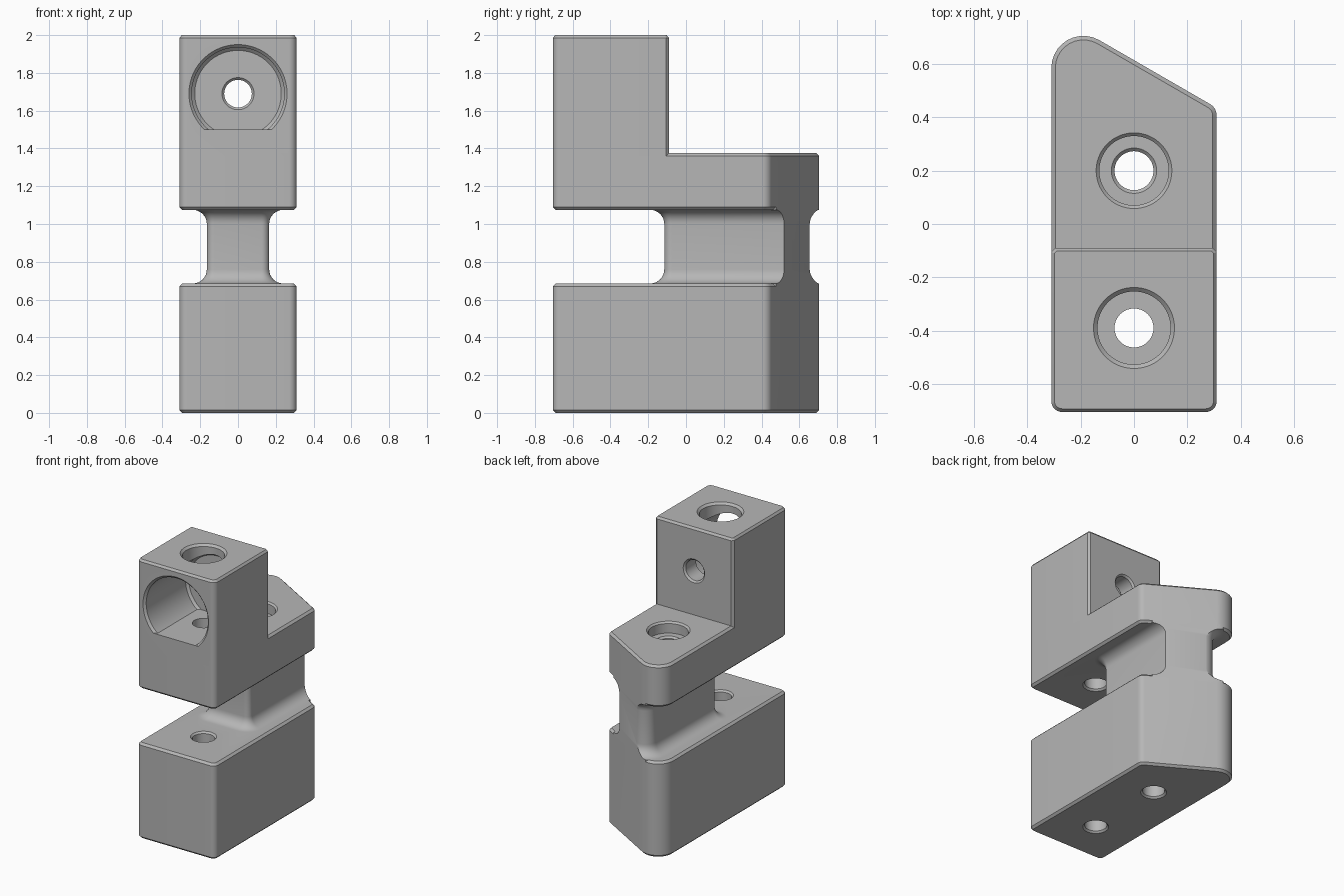
import bpy, bmesh, math
from mathutils import Vector, Matrix

cube = bpy.data.objects.get("Cube")
if cube:
    bpy.data.objects.remove(cube)

metal = bpy.data.materials.new("plain grey")
metal.use_nodes = True
grey = (0.47, 0.47, 0.47, 1)
metal.diffuse_color = grey
metal.node_tree.nodes["Principled BSDF"].inputs["Base Color"].default_value = grey


def offset(corners, d):
    """Move every side of a counter-clockwise outline outward by d."""
    out = []
    for i, (x, y, r) in enumerate(corners):
        p = Vector((x, y))
        e1 = (p - Vector(corners[i - 1][:2])).normalized()
        e2 = (Vector(corners[(i + 1) % len(corners)][:2]) - p).normalized()
        n1, n2 = Vector((e1.y, -e1.x)), Vector((e2.y, -e2.x))
        q = p + (n1 + n2) * d / (1 + n1.dot(n2))
        out.append((q.x, q.y, r + d if r else 0))
    return out


def rounded(corners, steps=10):
    """Points of an outline with its corners filleted."""
    pts = []
    for i, (x, y, r) in enumerate(corners):
        p = Vector((x, y))
        if not r:
            pts.append(p)
            continue
        a = (Vector(corners[i - 1][:2]) - p).normalized()
        b = (Vector(corners[(i + 1) % len(corners)][:2]) - p).normalized()
        half = a.angle(b) / 2
        centre = p + (a + b).normalized() * r / math.sin(half)
        start = p + a * r / math.tan(half) - centre
        sweep = math.pi - 2 * half
        for k in range(steps + 1):
            pts.append(centre + Matrix.Rotation(sweep * k / steps, 2) @ start)
    return pts


def loft(name, rings):
    """Solid through a stack of (height, points) rings."""
    bm = bmesh.new()
    rows = [[bm.verts.new((p.x, p.y, z)) for p in pts] for z, pts in rings]
    n = len(rows[0])
    for lo, hi in zip(rows, rows[1:]):
        for i in range(n):
            j = (i + 1) % n
            bm.faces.new((lo[i], lo[j], hi[j], hi[i]))
    bm.faces.new(rows[0][::-1])
    bm.faces.new(rows[-1])
    bmesh.ops.recalc_face_normals(bm, faces=bm.faces)
    mesh = bpy.data.meshes.new(name)
    bm.to_mesh(mesh)
    bm.free()
    mesh.materials.append(metal)
    obj = bpy.data.objects.new(name, mesh)
    bpy.context.collection.objects.link(obj)
    return obj


def prism(name, corners, levels):
    return loft(name, [(z, rounded(offset(corners, d))) for z, d in levels])


def drill(name, levels, n=64):
    """Round cutter from (height, radius) pairs."""
    turn = [2 * math.pi * (k + 0.5) / n for k in range(n)]
    return loft(name, [(z, [Vector((r * math.cos(t), r * math.sin(t))) for t in turn])
                       for z, r in levels])


def combine(target, other, operation):
    mod = target.modifiers.new("combine", 'BOOLEAN')
    mod.operation, mod.solver, mod.object = operation, 'EXACT', other
    bpy.context.view_layer.update()
    dg = bpy.context.evaluated_depsgraph_get()
    mesh = bpy.data.meshes.new_from_object(target.evaluated_get(dg))
    target.modifiers.clear()
    target.data = mesh
    bpy.data.objects.remove(other)


def slant(x):
    return 0.45 - math.tan(math.radians(30)) * (x - 0.285)


W, F, C = 0.31, -0.705, 0.015
BACK = -0.09
outline = [(-W, F, 0.04), (W, F, 0.04), (W, slant(W), 0.05), (-W, slant(-W), 0.12)]
LOW, HIGH, DECK, TOP = 0.685, 1.075, 1.375, 2.0

# lower block and upper slab, chamfered at top and bottom
body = prism("clamp_body", outline, [(0, -C), (C, 0), (LOW - C, 0), (LOW, -C)])
slab = prism("upper_slab", outline, [(HIGH, -C), (HIGH + C, 0), (DECK - C, 0), (DECK, -C)])

# tower with chamfered rear edges
tower_plan = [(-W, F, 0.04), (W, F, 0.04), (W, BACK - C, 0), (W - C, BACK, 0),
              (C - W, BACK, 0), (-W, BACK - C, 0)]
tower = prism("tower", tower_plan, [(HIGH + 0.05, 0), (TOP - C, 0), (TOP, -0.012)])

# neck with flared ends, trimmed flush with the slanted back
N, R = 0.165, 0.075
neck_plan = [(-N, -0.115, 0.04), (N, -0.115, 0.04),
             (N, slant(N) + 0.004, 0), (-N, slant(-N) + 0.004, 0.08)]
arc = [math.pi / 2 * k / 8 for k in range(9)]
flare = [(R * (1 - math.cos(t)), R * (1 - math.sin(t))) for t in arc]
levels = [(LOW - 0.03, R)] + [(LOW + h, d) for h, d in flare]
levels += [(HIGH - h, d) for h, d in reversed(flare)] + [(HIGH + 0.03, R)]
neck = prism("neck", neck_plan, levels)
combine(neck, prism("neck_trim", outline, [(0.5, 0), (1.3, 0)]), 'INTERSECT')

combine(slab, tower, 'UNION')
combine(body, neck, 'UNION')
combine(body, slab, 'UNION')

# vertical holes
H, E = 0.073, 0.012
FLOOR, BORE = 1.5, DECK - 0.08
rear = drill("rear_hole", [(-E, H + 2 * E), (E, H), (BORE - E, H), (BORE, H + E),
                           (BORE, 0.13), (DECK - E, 0.13), (DECK + E, 0.13 + 2 * E)])
rear.location = (0, 0.2, 0)
base_hole = drill("base_hole", [(-E, H + 2 * E), (E, H), (LOW - E, H), (LOW + E, H + 2 * E)])
slab_hole = drill("slab_hole", [(HIGH - E, H + 2 * E), (HIGH + E, H), (FLOOR + 0.1, H)])
tower_hole = drill("tower_hole", [(1.7, 0.137), (TOP - C, 0.137), (TOP + C, 0.137 + 2 * C)])
for hole in (base_hole, slab_hole, tower_hole):
    hole.location = (0, -0.39, 0)

# front cavity with a flat floor, and the small hole behind it
END = -0.23
cavity = drill("front_cavity", [(F - C, 0.26 + C), (F + C, 0.245), (END - C, 0.245), (END, 0.229)])
back_hole = drill("back_hole", [(END - E, H + 2 * E), (END + E, H), (BACK - E, H), (BACK + E, H + 2 * E)])
for hole in (cavity, back_hole):
    # local z runs towards the back
    hole.data.transform(Matrix.Translation((0, 0, 1.69)) @ Matrix.Rotation(-math.pi / 2, 4, 'X'))
below = [(-0.5, -1, 0), (0.5, -1, 0), (0.5, 0, 0), (-0.5, 0, 0)]
combine(cavity, prism("cavity_floor", below, [(1.2, 0), (FLOOR, 0)]), 'DIFFERENCE')

for hole in (rear, base_hole, slab_hole, cavity, tower_hole, back_hole):
    combine(body, hole, 'DIFFERENCE')

# smooth rounds, crisp chamfers
bpy.ops.object.select_all(action='DESELECT')
body.select_set(True)
bpy.context.view_layer.objects.active = body
bpy.ops.object.shade_smooth_by_angle(angle=math.radians(25))
